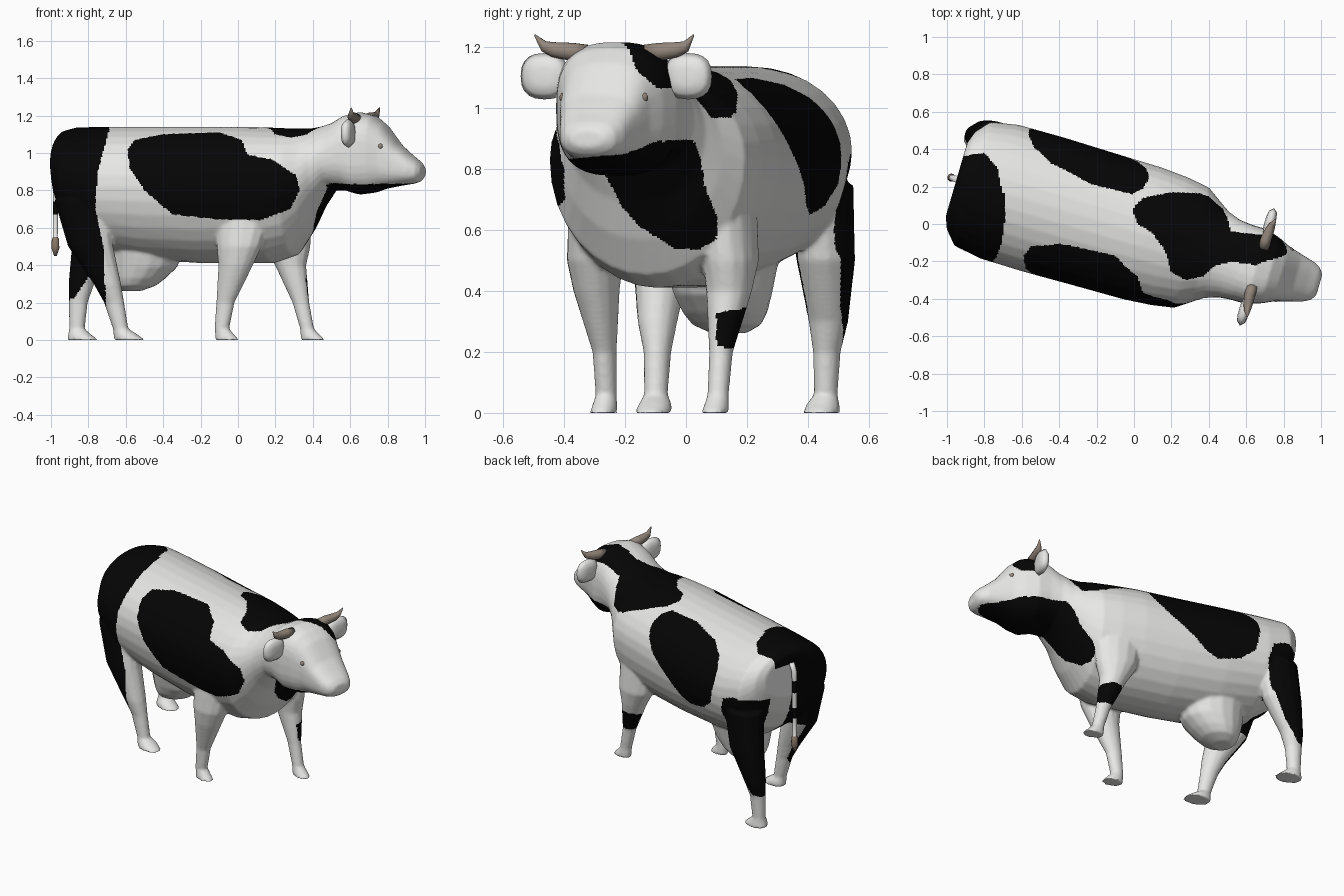
import bpy, bmesh, math
from mathutils import Matrix, Vector

# Local frame: u along the animal, v to its left, z up; the animal stands turned about z
PLACE = Matrix.Translation((0, -0.037, 0)) @ Matrix.Rotation(-math.atan2(0.28, 0.96), 4, 'Z')
BACK = PLACE.inverted()

def material(name, rgb):
    m = bpy.data.materials.new(name)
    m.diffuse_color = (*rgb, 1)
    return m

WHITE = material("white_hide", (0.80, 0.80, 0.79))
BLACK = material("black_hide", (0.0015, 0.0015, 0.0015))
HORN = material("horn_brown", (0.29, 0.24, 0.20))
TUFT = material("tuft_brown", (0.25, 0.19, 0.14))

def loft(bm, rings):
    """Skin closed rings of equal length and cap both ends."""
    rows = [[bm.verts.new(p) for p in r] for r in rings]
    n = len(rows[0])
    faces = [bm.faces.new((a[i], a[(i + 1) % n], b[(i + 1) % n], b[i]))
             for a, b in zip(rows, rows[1:]) for i in range(n)]
    faces += [bm.faces.new(rows[0][::-1]), bm.faces.new(rows[-1])]
    bmesh.ops.recalc_face_normals(bm, faces=faces)

def finish(name, bm, mats):
    me = bpy.data.meshes.new(name)
    bm.to_mesh(me)
    bm.free()
    me.transform(PLACE)
    for m in mats:
        me.materials.append(m)
    for p in me.polygons:
        p.use_smooth = True
    ob = bpy.data.objects.new(name, me)
    bpy.context.collection.objects.link(ob)
    return ob

def angles(n):
    return [2 * math.pi * i / n for i in range(n)]

def spow(x, e):
    return math.copysign(abs(x) ** e, x)

# Trunk, neck and head: u, bottom, widest height, top, half width, squareness
bm = bmesh.new()
STATIONS = [
    (-0.988, .80, .95, 1.09, .205, 1), (-0.965, .70, .92, 1.118, .27, 1),
    (-0.90, .58, .86, 1.136, .345, 1), (-0.75, .47, .82, 1.14, .372, 1),
    (-0.5, .43, .82, 1.14, .375, 1), (-0.2, .41, .82, 1.14, .37, 1),
    (0.05, .41, .83, 1.14, .367, 1), (0.2, .41, .83, 1.135, .355, 1),
    (0.32, .45, .83, 1.13, .335, 1), (0.40, .57, .86, 1.13, .28, 1),
    (0.46, .69, .92, 1.14, .24, 1), (0.53, .80, .97, 1.16, .215, .9),
    (0.60, .80, 1.0, 1.20, .208, .8), (0.68, .777, 1.0, 1.218, .208, .72),
    (0.76, .787, 1.0, 1.198, .182, .72), (0.82, .807, .98, 1.15, .154, .73),
    (0.90, .823, .94, 1.045, .13, .73), (0.97, .834, .91, .985, .111, .78),
    (1.01, .845, .90, .955, .09, .8), (1.032, .87, .90, .93, .06, 1)]
rings = []
for u, zb, zm, zt, w, e in STATIONS:
    ring = []
    for a in angles(32):
        c, s = spow(math.cos(a), e), spow(math.sin(a), e)
        ring.append((u, w * c, zm + s * ((zt - zm) if s > 0 else (zm - zb))))
    rings.append(ring)
loft(bm, rings)

# Legs: side, then (height, u, radius along u) rows; v and width shared
HIND_V = [(.25, .11), (.26, .095), (.25, .065), (.24, .045), (.235, .039), (.23, .053), (.23, .06)]
FORE_V = [(.235, .09), (.25, .09), (.25, .075), (.24, .039), (.24, .035), (.24, .039), (.24, .044)]
LEGS = [
    (-1, HIND_V, [(.75, -.80, .15), (.5, -.745, .125), (.3, -.655, .075), (.2, -.62, .055),
                  (.06, -.585, .042), (.03, -.56, .065), (0, -.537, .087)]),
    (1, HIND_V, [(.75, -.84, .135), (.5, -.88, .12), (.3, -.945, .07), (.2, -.96, .052),
                 (.06, -.965, .042), (.03, -.95, .062), (0, -.932, .087)]),
    (-1, FORE_V, [(.68, .10, .16), (.5, .08, .125), (.4, .06, .095), (.2, 0, .05),
                  (.06, -.02, .04), (.03, -.005, .052), (0, .01, .067)]),
    (1, FORE_V, [(.68, .18, .16), (.5, .20, .13), (.4, .22, .085), (.2, .28, .046),
                 (.06, .315, .038), (.03, .33, .052), (0, .349, .067)])]
for side, vs, rows in LEGS:
    loft(bm, [[(u + ru * math.cos(a), side * v + rv * math.sin(a), z) for a in angles(14)]
              for (z, u, ru), (v, rv) in zip(rows, vs)])

# Udder, leaning backwards
loft(bm, [[(u + ru * math.cos(a), .01 + rv * math.sin(a), z) for a in angles(16)] for z, u, ru, rv in
          [(.52, -.52, .21, .19), (.45, -.52, .20, .175), (.39, -.53, .185, .16), (.33, -.555, .145, .14),
           (.29, -.575, .11, .115), (.262, -.60, .055, .06)]])

# Fuse the parts into one skin
raw = finish("hide_source", bm, [])
mod = raw.modifiers.new("fuse", 'REMESH')
mod.mode = 'VOXEL'
mod.voxel_size = 0.009
sm = raw.modifiers.new("soften", 'SMOOTH')
sm.factor, sm.iterations = 0.5, 5
deps = bpy.context.evaluated_depsgraph_get()
skin = bpy.data.meshes.new_from_object(raw.evaluated_get(deps))
bpy.data.objects.remove(raw)
skin.name = "body"
body = bpy.data.objects.new("body", skin)
bpy.context.collection.objects.link(body)
skin.materials.clear()
skin.materials.append(WHITE)
skin.materials.append(BLACK)

# Black patches as outlines
FLANK_R = [(-.59, 1.02), (-.55, 1.07), (-.4, 1.1), (-.1, 1.11), (.02, 1.07), (.05, .99), (.18, .965),
           (.31, .88), (.33, .8), (.28, .7), (.12, .64), (-.1, .645), (-.35, .67), (-.5, .8), (-.58, .92)]
RUMP_R = [(-1.1, 1.2), (-.69, 1.2), (-.69, 1.12), (-.75, .9), (-.765, .72), (-.72, .5), (-.705, .17), (-1.1, .55)]
RUMP_TOP = [(-1.1, .33), (-.92, .36), (-.8, .38), (-.73, .3), (-.7, .15), (-.73, 0), (-1.1, 0)]
FLANK_L = [(-.06, 1.095), (-.02, 1.07), (0, 1.02), (-.03, .95), (-.1, .87), (-.25, .76), (-.35, .68),
           (-.43, .65), (-.57, .68), (-.66, .75), (-.69, .88), (-.68, .97), (-.64, 1.03), (-.53, 1.075), (-.3, 1.1)]
THIGH_L = [(-1.1, .2), (-.97, .22), (-.88, .35), (-.78, .55), (-.75, .72), (-.78, .82), (-.86, .85), (-1.1, .82)]
NECK_TOP = [(-.01, .08), (.05, .14), (.2, .17), (.35, .165), (.45, .13), (.5, .03), (.52, -.04), (.6, -.05),
            (.72, -.06), (.78, -.12), (.75, -.18), (.65, -.22), (.52, -.2), (.42, -.23), (.37, -.28),
            (.28, -.3), (.2, -.26), (.17, -.15), (.1, -.05), (.02, 0)]
BROW_L = [(-.21, 1.25), (-.16, 1.12), (-.09, 1.065), (-.03, 1.065), (.03, 1.17), (.03, 1.25)]
THROAT = [(-.42, .83), (-.2, .85), (-.1, .89), (0, .897), (.03, .89), (.05, .83), (.06, .75), (.1, .65),
          (.1, .57), (.04, .535), (-.04, .54), (-.15, .61), (-.25, .72), (-.35, .8)]
SHIN_L = [(.1, .22), (.2, .205), (.2, .345), (.1, .33)]

def inside(x, y, poly):
    hit = False
    for (x1, y1), (x2, y2) in zip(poly, poly[1:] + poly[:1]):
        if (y1 > y) != (y2 > y) and x < (x2 - x1) * (y - y1) / (y2 - y1) + x1:
            hit = not hit
    return hit

def is_black(p):
    x, y, z = p
    u, v, _ = BACK @ p
    if v < 0 and x < .35 and inside(x, z, FLANK_R):
        return True
    if v < 0 and x < -.6 and (z > .5 or v < -.22) and inside(x, z, RUMP_R):
        return True
    if v > 0 and u < .1 and (inside(u, z, FLANK_L) or (v > .16 and inside(u, z, THIGH_L))):
        return True
    if z > .97 and (inside(x, y, NECK_TOP) or (z > 1.02 and inside(x, y, RUMP_TOP))):
        return True
    if u > .68 and z > 1.05 and inside(y, z, BROW_L):
        return True
    if u > .53 and z < .83:
        return True
    if u > .3 and (v > -.04 or x > .36 + .45 * (z - .55)) and inside(y, z, THROAT):
        return True
    return .1 < u < .4 and v > .23 and inside(y, z, SHIN_L)

for p in skin.polygons:
    p.use_smooth = True
    p.material_index = int(is_black(Vector(p.center)))

# Tail with black bands and a brown tuft
bm = bmesh.new()
TAIL = [(-.95, 1.03, .018), (-.99, 1.025, .018), (-1.012, .98, .017), (-1.015, .92, .016), (-1.015, .84, .016),
        (-1.016, .74, .015), (-1.017, .67, .014), (-1.017, .55, .013), (-1.017, .54, .02),
        (-1.017, .49, .022), (-1.017, .45, .008)]
loft(bm, [[(u + r * math.cos(a), r * math.sin(a), z) for a in angles(10)] for u, z, r in TAIL])
for f in bm.faces:
    z = f.calc_center_median().z
    f.material_index = 2 if z < .55 else int(.67 < z < .74 or .84 < z < .92)
finish("tail", bm, [WHITE, BLACK, TUFT])

HORN_PATH = [(.69, .11, 1.18, .030), (.69, .16, 1.187, .029), (.695, .205, 1.192, .025),
             (.70, .243, 1.203, .017), (.71, .272, 1.24, .003)]
for side, label in ((-1, "right"), (1, "left")):
    # Horns sweep out and up
    bm = bmesh.new()
    loft(bm, [[(u + r * math.cos(a), side * (v - .4 * r * math.sin(a)), z + r * math.sin(a))
               for a in angles(10)] for u, v, z, r in HORN_PATH])
    finish(label + "_horn", bm, [HORN])
    # Ears are flattened pads with squarish outlines
    bm = bmesh.new()
    loft(bm, [[(.685 + t, side * .245 + .082 * s * spow(math.cos(a), .8), 1.105 + .076 * s * spow(math.sin(a), .8))
               for a in angles(20)] for t, s in
              [(-.028, .35), (-.022, .75), (0, 1), (.022, .75), (.028, .35)]])
    finish(label + "_ear", bm, [WHITE])
    # Eyes
    bm = bmesh.new()
    bmesh.ops.create_uvsphere(bm, u_segments=10, v_segments=6, radius=.016,
                              matrix=Matrix.Translation((.832, side * .136, 1.035)))
    finish(label + "_eye", bm, [HORN])
